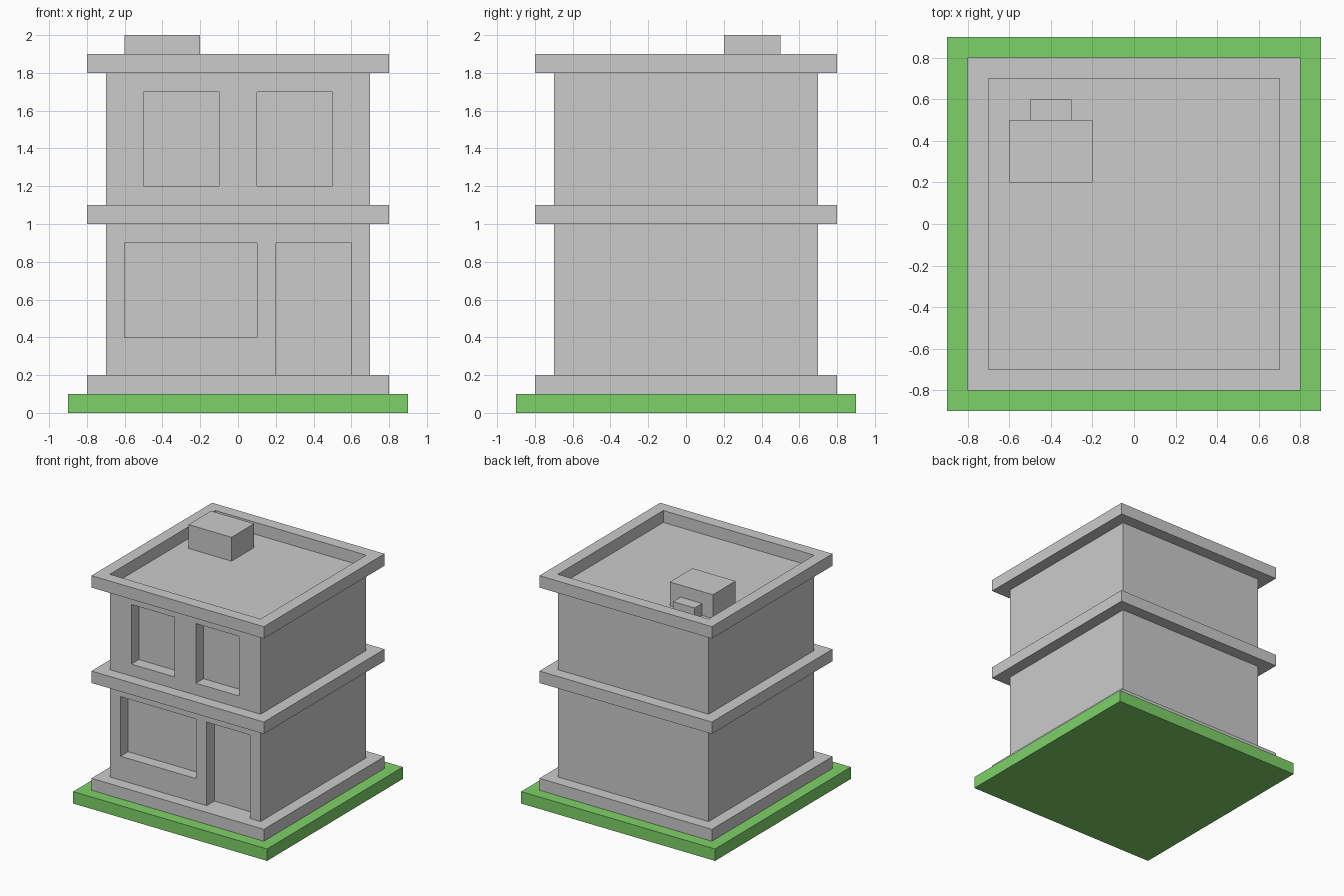
import bpy
import bmesh
from mathutils import Matrix, Vector

if "Cube" in bpy.data.objects:
    bpy.data.objects.remove(bpy.data.objects["Cube"], do_unlink=True)


def material(name, rgb):
    m = bpy.data.materials.new(name)
    m.use_nodes = True
    m.diffuse_color = (*rgb, 1)
    m.node_tree.nodes["Principled BSDF"].inputs["Base Color"].default_value = (*rgb, 1)
    return m


concrete = material("concrete grey", (0.60, 0.60, 0.60))
grass = material("grass green", (0.21, 0.64, 0.14))


def box(name, x, y, z, mat=concrete):
    """Box given by its (min, max) range on each axis."""
    lo, hi = (Vector(c) for c in zip(x, y, z))
    bm = bmesh.new()
    bmesh.ops.create_cube(bm, size=1, matrix=Matrix.Translation((lo + hi) / 2)
                          @ Matrix.Diagonal((*(hi - lo), 1)))
    mesh = bpy.data.meshes.new(name)
    bm.to_mesh(mesh)
    bm.free()
    mesh.materials.append(mat)
    ob = bpy.data.objects.new(name, mesh)
    bpy.context.collection.objects.link(ob)
    return ob


def square(name, half, z, mat=concrete):
    return box(name, (-half, half), (-half, half), z, mat)


def cut(target, cutters):
    """Subtract the cutters, bake the result and discard them."""
    for c in cutters:
        mod = target.modifiers.new("cut", 'BOOLEAN')
        mod.operation = 'DIFFERENCE'
        mod.solver = 'EXACT'
        mod.object = c
    dg = bpy.context.evaluated_depsgraph_get()
    baked = bpy.data.meshes.new_from_object(target.evaluated_get(dg))
    target.modifiers.clear()
    target.data = baked
    for c in cutters:
        bpy.data.objects.remove(c, do_unlink=True)


def opening(x, z):
    """Cutter for a recess 0.1 deep in the front wall."""
    return box("opening_cutter", x, (-0.9, -0.6), z)


# Ground and slabs
square("lawn", 0.9, (0, 0.1), grass)
square("plinth", 0.8, (0.1, 0.2))
square("floor_slab", 0.8, (1.0, 1.1))

# Ground floor with wide window and door recesses
ground_floor = square("ground_floor_walls", 0.7, (0.2, 1.0))
cut(ground_floor, [opening((-0.6, 0.1), (0.4, 0.9)),
                   opening((0.2, 0.6), (0.1, 0.9))])

# Upper floor with two window recesses; its top is the roof deck
upper_floor = square("upper_floor_walls", 0.7, (1.1, 1.8))
cut(upper_floor, [opening((x, x + 0.4), (1.2, 1.7)) for x in (-0.5, 0.1)])

# Open parapet around the roof deck
parapet = square("roof_parapet", 0.8, (1.8, 1.9))
cut(parapet, [square("deck_cutter", 0.7, (1.7, 2.0))])

# Rooftop unit and its rear duct
box("rooftop_unit", (-0.6, -0.2), (0.2, 0.5), (1.8, 2.0))
box("rooftop_duct", (-0.5, -0.3), (0.5, 0.6), (1.8, 1.9))
